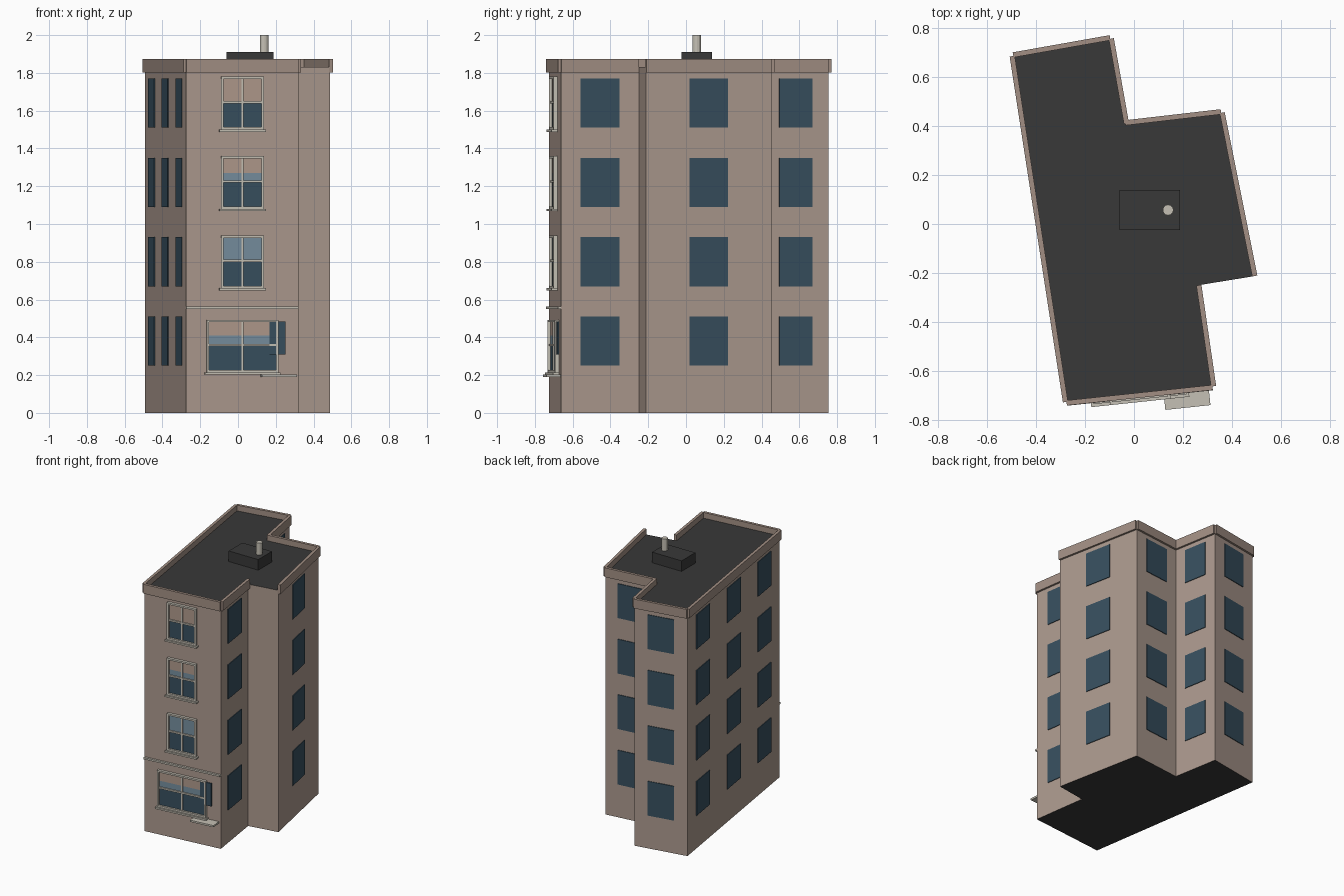
import bpy, bmesh, math
from mathutils import Vector

if "Cube" in bpy.data.objects:
    bpy.data.objects.remove(bpy.data.objects["Cube"])


def mat(name, r, g, b):
    m = bpy.data.materials.new(name)
    m.diffuse_color = (r, g, b, 1)
    m.use_nodes = True
    m.node_tree.nodes["Principled BSDF"].inputs["Base Color"].default_value = m.diffuse_color
    return m


WALL = mat("brown wall", 0.41, 0.32, 0.27)
TRIM = mat("parapet brown", 0.36, 0.275, 0.23)
ROOF = mat("dark roof", 0.04, 0.04, 0.04)
GLASS = mat("dark glass", 0.038, 0.078, 0.112)
SKY = mat("light glass", 0.18, 0.27, 0.34)
FRAME = mat("stone frame", 0.56, 0.53, 0.46)
BLIND = mat("window blind", 0.43, 0.32, 0.26)

# footprint, counter-clockwise from the front left corner
P = [Vector(p) for p in [(-0.275, -0.725), (0.32, -0.662), (0.26, -0.25), (0.488, -0.213),
                         (0.355, 0.453), (-0.035, 0.408), (-0.097, 0.755), (-0.492, 0.685)]]
TOP = 1.83


def prism(name, pts, z0, z1, material):
    """Extrude a flat outline between two heights."""
    bm = bmesh.new()
    lo = [bm.verts.new((p[0], p[1], z0)) for p in pts]
    hi = [bm.verts.new((p[0], p[1], z1)) for p in pts]
    bm.faces.new(lo[::-1])
    bm.faces.new(hi)
    n = len(pts)
    for i in range(n):
        j = (i + 1) % n
        bm.faces.new((lo[i], lo[j], hi[j], hi[i]))
    bmesh.ops.recalc_face_normals(bm, faces=bm.faces)
    me = bpy.data.meshes.new(name)
    bm.to_mesh(me)
    bm.free()
    me.materials.append(material)
    ob = bpy.data.objects.new(name, me)
    bpy.context.collection.objects.link(ob)
    return ob


def edge(i):
    a, b = P[i], P[(i + 1) % len(P)]
    t = (b - a).normalized()
    return (a + b) / 2, t, Vector((t.y, -t.x)), (b - a).length


def on_wall(name, i, u0, u1, z0, z1, d0, d1, material):
    """Box on wall i: u along the wall from its middle, d outward."""
    c, t, n, _ = edge(i)
    pts = [c + t * u + n * d for u, d in ((u0, d1), (u1, d1), (u1, d0), (u0, d0))]
    return prism(name, pts, z0, z1, material)


# main body with dark roof and underside
body = prism("building_walls", P, 0, TOP, WALL)
body.data.materials.append(ROOF)
for f in body.data.polygons:
    if abs(f.normal.z) > 0.9:
        f.material_index = 1

# parapet on every wall but the short front-facing return
for i in range(8):
    if i != 2:
        h = edge(i)[3] / 2
        on_wall(f"parapet_{i}", i, -h, h, 1.803, 1.873, -0.006, 0.015, TRIM)

# plain windows on side and back walls, four floors
for i, count, w in ((1, 1, 0.207), (3, 1, 0.207), (4, 1, 0.2), (5, 1, 0.18), (6, 1, 0.2), (7, 3, 0.207)):
    L = edge(i)[3]
    for k in range(count):
        u = ((k + 0.5) / count - 0.5) * L
        for fl in range(4):
            z = 0.25 + 0.42 * fl
            on_wall(f"window_{i}_{k}_{fl}", i, u - w / 2, u + w / 2, z, z + 0.26, -0.004, 0.005, GLASS)


def sash(name, hw, z0, z1, rail, panes):
    """Framed front window; panes are (bottom, top, material)."""
    b = 0.013
    for k, (a, c, m) in enumerate(panes):
        on_wall(f"{name}_pane_{k}", 0, -hw + b / 2, hw - b / 2, a, c, -0.004, 0.004, m)
    for s in (-1, 1):
        u = s * (hw - b / 2)
        on_wall(f"{name}_jamb_{s}", 0, u - b / 2, u + b / 2, z0, z1, 0, 0.02, FRAME)
    on_wall(f"{name}_head", 0, -hw, hw, z1 - b, z1, 0, 0.021, FRAME)
    on_wall(f"{name}_foot", 0, -hw, hw, z0, z0 + b, 0, 0.019, FRAME)
    on_wall(f"{name}_mullion", 0, -0.005, 0.005, z0, z1 - b, 0, 0.012, FRAME)
    on_wall(f"{name}_rail", 0, -hw + b, hw - b, rail - 0.006, rail + 0.006, 0, 0.014, FRAME)
    on_wall(f"{name}_sill", 0, -hw - 0.01, hw + 0.01, z0 - 0.012, z0, 0, 0.032, FRAME)


# front windows: each floor has its blind drawn to a different height
for fl, blind in ((1, None), (2, 1.27), (3, 1.645)):
    z0, z1 = 0.66 + 0.42 * (fl - 1), 0.94 + 0.42 * (fl - 1)
    rail = z0 + 0.145
    panes = [(z0, rail, GLASS)]
    if blind is None:
        panes.append((rail, z1 - 0.005, SKY))
    elif blind < rail + 0.01 + 0.0 and fl == 3:
        panes.append((rail, z1 - 0.005, BLIND))
    else:
        panes += [(rail, blind, SKY), (blind, z1 - 0.005, BLIND)]
    sash(f"front_window_{fl}", 0.114, z0, z1, rail, panes)
sash("shop_window", 0.191, 0.215, 0.493, 0.36,
     [(0.215, 0.36, GLASS), (0.36, 0.41, SKY), (0.41, 0.488, BLIND)])

# side panel, step ledge and string course on the front
on_wall("front_side_panel", 0, 0.144, 0.23, 0.31, 0.483, 0.003, 0.012, GLASS)
on_wall("front_ledge", 0, 0.098, 0.283, 0.19, 0.203, 0, 0.075, FRAME)
on_wall("string_course", 0, -0.299, 0.299, 0.55, 0.563, 0, 0.016, FRAME)

# rooftop box and vent pipe
prism("rooftop_box", [(-0.06, -0.025), (0.187, -0.025), (0.187, 0.138), (-0.06, 0.138)], TOP - 0.01, 1.91, ROOF)
ring = [(0.139 + 0.022 * math.cos(a * math.tau / 12), 0.057 + 0.022 * math.sin(a * math.tau / 12)) for a in range(12)]
prism("vent_pipe", ring, 1.905, 2.0, FRAME)
